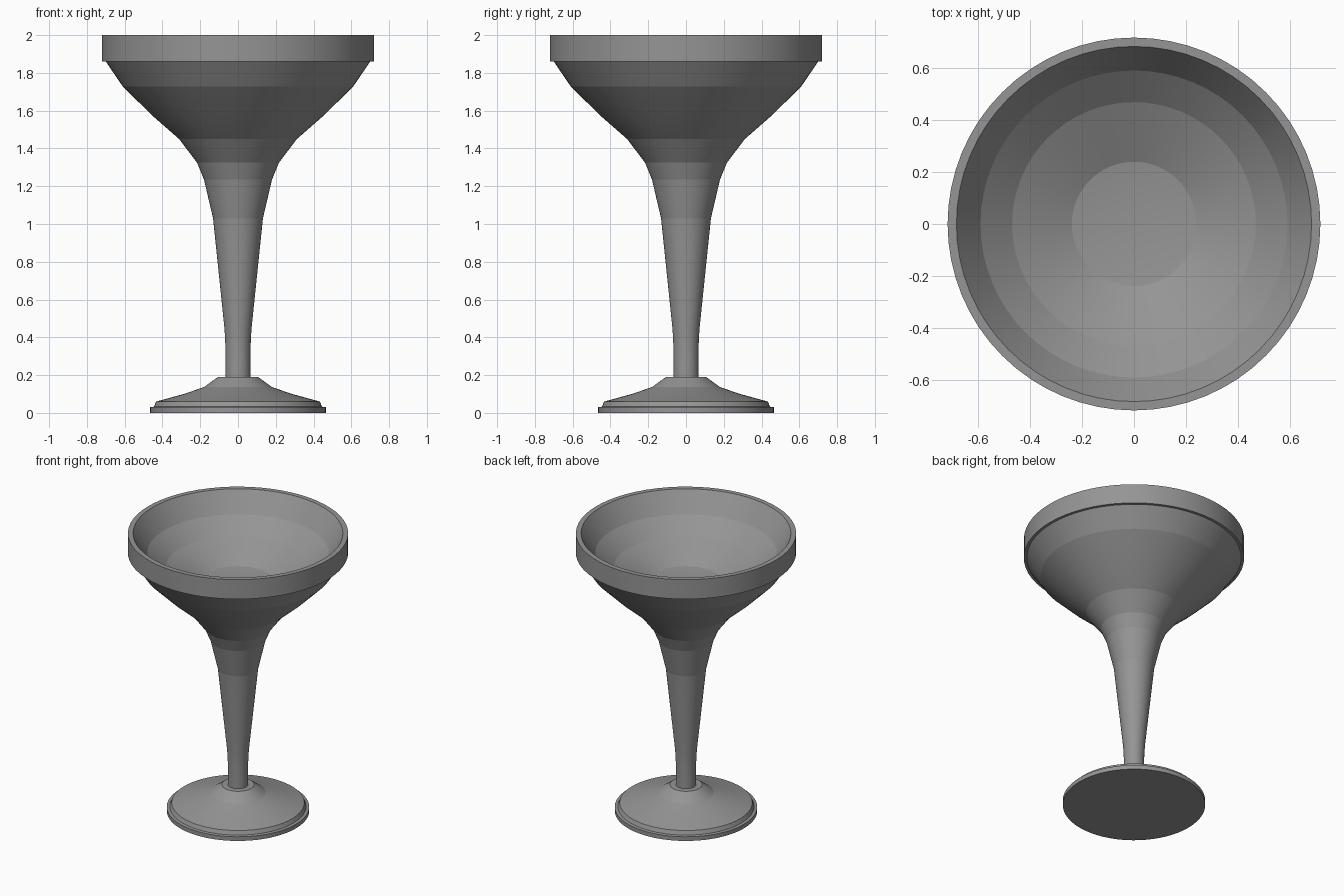
import bpy, bmesh, math

if "Cube" in bpy.data.objects:
    bpy.data.objects.remove(bpy.data.objects["Cube"])

SEGMENTS = 64

# Dark grey finish
finish = bpy.data.materials.new("dark_grey")
finish.diffuse_color = (0.3, 0.3, 0.3, 1)
finish.use_nodes = True
finish.node_tree.nodes["Principled BSDF"].inputs["Base Color"].default_value = finish.diffuse_color


def lathe(name, profile):
    """Revolve an (r, z) profile about z; points with r = 0 become poles."""
    bm = bmesh.new()
    rings = []
    for r, z in profile:
        count = SEGMENTS if r > 0 else 1
        rings.append([bm.verts.new((r * math.cos(2 * math.pi * i / SEGMENTS),
                                    r * math.sin(2 * math.pi * i / SEGMENTS), z))
                      for i in range(count)])
    for a, b in zip(rings, rings[1:]):
        for i in range(SEGMENTS):
            j = (i + 1) % SEGMENTS
            corners = [a[i % len(a)], a[j % len(a)], b[j % len(b)], b[i % len(b)]]
            bm.faces.new(list(dict.fromkeys(corners)))
    bmesh.ops.recalc_face_normals(bm, faces=bm.faces)
    mesh = bpy.data.meshes.new(name)
    bm.to_mesh(mesh)
    bm.free()
    mesh.materials.append(finish)
    obj = bpy.data.objects.new(name, mesh)
    bpy.context.collection.objects.link(obj)
    bpy.ops.object.select_all(action='DESELECT')
    obj.select_set(True)
    bpy.context.view_layer.objects.active = obj
    # Smooth around the axis, crisp between the turned bands
    bpy.ops.object.shade_smooth_by_angle(angle=math.radians(6.5))
    return obj


# Foot: flat disc with a stepped rim rising to a small collar
lathe("foot", [
    (0, 0), (0.465, 0), (0.465, 0.03), (0.445, 0.033), (0.433, 0.06),
    (0.28, 0.102), (0.18, 0.137), (0.106, 0.19), (0, 0.19)])

# Stem and bowl: one flared shell with a raised band at the lip
lathe("stem_and_bowl", [
    (0, 0.185), (0.066, 0.185), (0.066, 0.34), (0.071, 0.44), (0.132, 1.03),
    (0.18, 1.235), (0.217, 1.325), (0.312, 1.45), (0.455, 1.575),
    (0.61, 1.728), (0.70, 1.86), (0.719, 1.86), (0.719, 2.0),
    # inside of the bowl
    (0.685, 2.0), (0.592, 1.86), (0.47, 1.76), (0.24, 1.65), (0, 1.62)])
